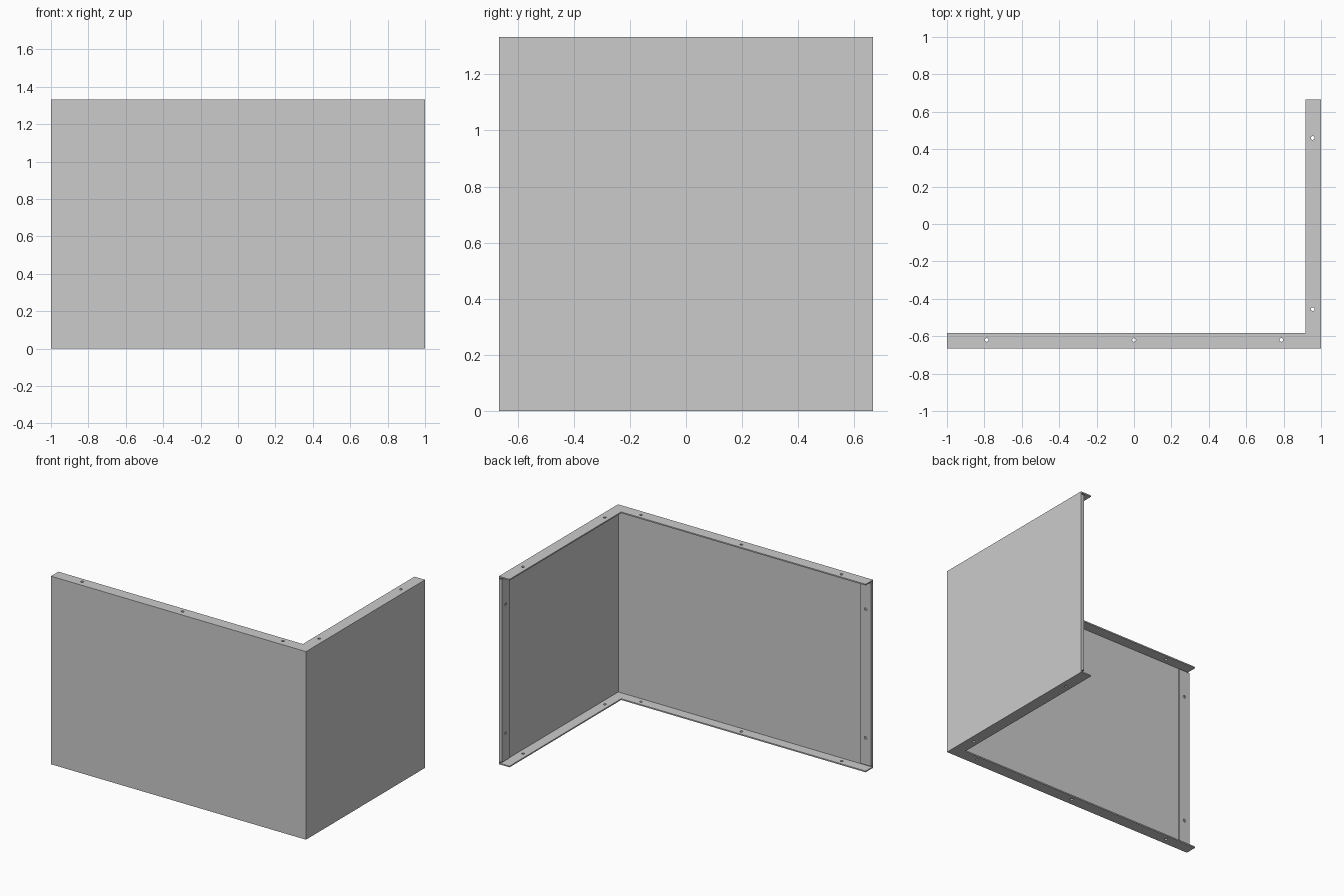
import bpy, bmesh
from mathutils import Matrix, Vector

if "Cube" in bpy.data.objects:
    bpy.data.objects.remove(bpy.data.objects["Cube"])

H, D, T, W = 1.333, 0.6667, 0.009, 0.083   # height, half depth, sheet thickness, flange width
STEP = 0.025                               # offset of the end return flanges


def prism(name, pts, z0, z1):
    bm = bmesh.new()
    f = bm.faces.new([bm.verts.new((x, y, z0)) for x, y in pts])
    r = bmesh.ops.extrude_face_region(bm, geom=[f])
    verts = [v for v in r["geom"] if isinstance(v, bmesh.types.BMVert)]
    bmesh.ops.translate(bm, verts=verts, vec=(0, 0, z1 - z0))
    bmesh.ops.recalc_face_normals(bm, faces=bm.faces)
    me = bpy.data.meshes.new(name)
    bm.to_mesh(me)
    bm.free()
    ob = bpy.data.objects.new(name, me)
    bpy.context.collection.objects.link(ob)
    return ob


def drill(ob, holes, axis):
    bm = bmesh.new()
    for h in holes:
        rot = Vector((0, 0, 1)).rotation_difference(Vector(axis)).to_matrix().to_4x4()
        bmesh.ops.create_cone(bm, cap_ends=True, segments=16, radius1=0.01, radius2=0.01,
                              depth=0.03, matrix=Matrix.Translation(h) @ rot)
    me = bpy.data.meshes.new("hole_cutter")
    bm.to_mesh(me)
    bm.free()
    cut = bpy.data.objects.new("hole_cutter", me)
    bpy.context.collection.objects.link(cut)
    mod = ob.modifiers.new("holes", "BOOLEAN")
    mod.operation, mod.object, mod.solver = "DIFFERENCE", cut, "EXACT"
    deps = bpy.context.evaluated_depsgraph_get()
    new = bpy.data.meshes.new_from_object(ob.evaluated_get(deps))
    ob.modifiers.clear()
    ob.data = new
    bpy.data.objects.remove(cut)


# front and side sheets, one folded corner
prism("folded_panel", [(-1, -D), (1, -D), (1, D), (1 - T, D), (1 - T, -D + T), (-1, -D + T)], T, H - T)

# top and bottom L-shaped flanges with screw holes
ell = [(-1, -D), (1, -D), (1, D), (1 - W, D), (1 - W, -D + W), (-1, -D + W)]
for name, z in (("bottom_flange", 0), ("top_flange", H - T)):
    ob = prism(name, ell, z, z + T)
    spots = [(-0.787, -0.62), (0, -0.62), (0.787, -0.62), (0.955, -0.455), (0.955, 0.46)]
    drill(ob, [Vector((x, y, z + T / 2)) for x, y in spots], (0, 0, 1))

# stepped return flanges on the two free vertical ends
z0, z1 = 0.02, H - 0.02
y0 = -D + STEP
ob = prism("front_end_return", [(-1, -D + T), (-1 + T, -D + T), (-1 + T, y0 - T),
                                (-1 + W, y0 - T), (-1 + W, y0), (-1, y0)], z0, z1)
drill(ob, [Vector((-1 + W / 2, y0 - T / 2, z)) for z in (0.21, 1.123)], (0, 1, 0))
x0 = 1 - STEP
ob = prism("side_end_return", [(1 - T, D), (1 - T, D - T), (x0 + T, D - T),
                               (x0 + T, D - W), (x0, D - W), (x0, D)], z0, z1)
drill(ob, [Vector((x0 + T / 2, D - W / 2, z)) for z in (0.21, 1.123)], (1, 0, 0))
